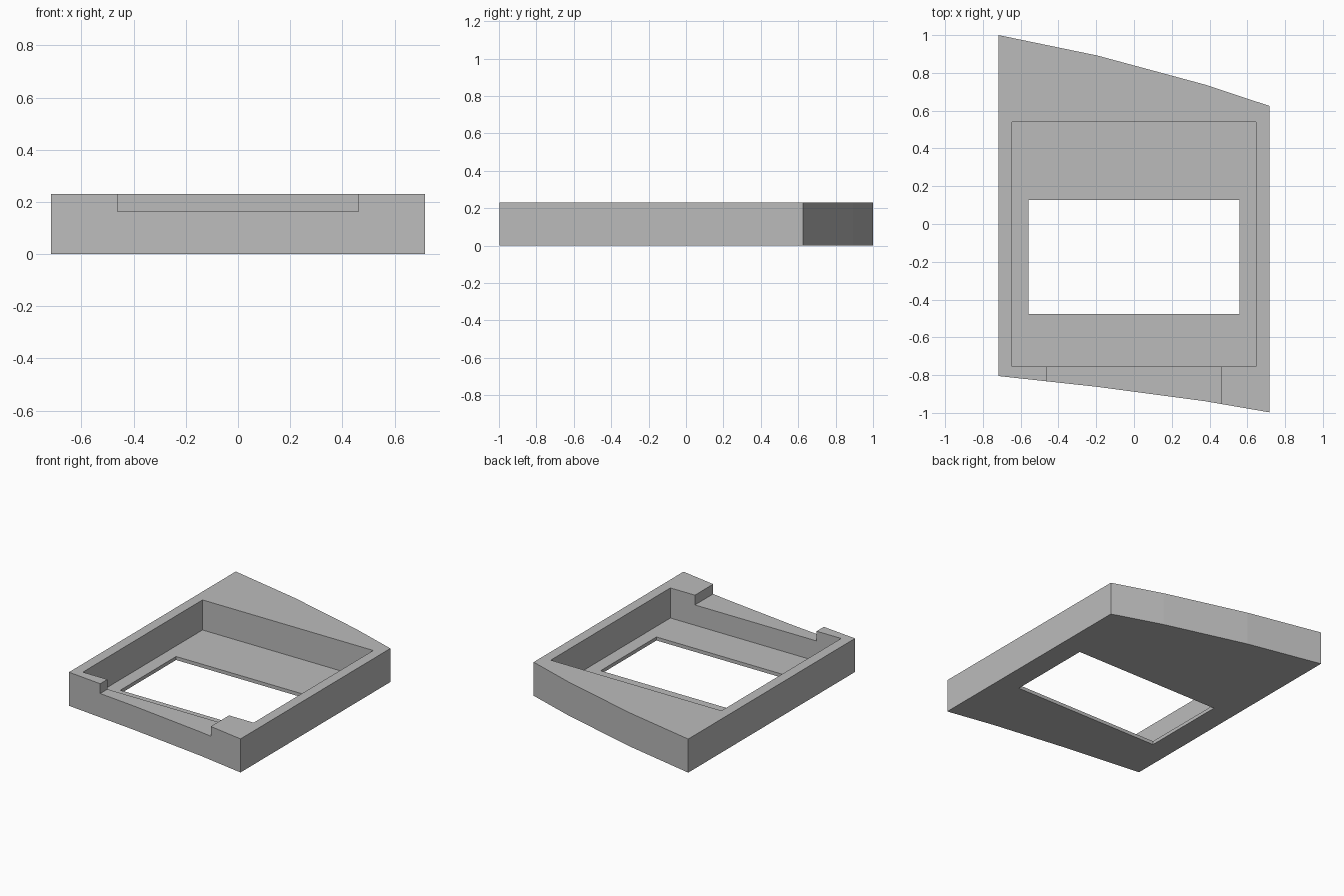
import bpy
import bmesh

cube = bpy.data.objects.get("Cube")
if cube:
    bpy.data.objects.remove(cube, do_unlink=True)

grey = bpy.data.materials.new("plain_grey")
grey.use_nodes = True
colour = (0.5, 0.5, 0.5, 1)
grey.diffuse_color = colour
grey.node_tree.nodes["Principled BSDF"].inputs["Base Color"].default_value = colour

HALF_WIDTH, HEIGHT, FLOOR = 0.717, 0.23, 0.024


def prism(name, outline, z0, z1):
    """Extrude a flat outline from z0 up to z1."""
    bm = bmesh.new()
    face = bm.faces.new([bm.verts.new((x, y, z0)) for x, y in outline])
    top = bmesh.ops.extrude_face_region(bm, geom=[face])["geom"]
    bmesh.ops.translate(bm, vec=(0, 0, z1 - z0),
                        verts=[v for v in top if isinstance(v, bmesh.types.BMVert)])
    bmesh.ops.recalc_face_normals(bm, faces=bm.faces)
    mesh = bpy.data.meshes.new(name)
    bm.to_mesh(mesh)
    bm.free()
    mesh.materials.append(grey)
    obj = bpy.data.objects.new(name, mesh)
    bpy.context.collection.objects.link(obj)
    return obj


def cut(target, name, half_x, y0, y1, z0, z1):
    """Subtract a box that is symmetric in x."""
    box = [(-half_x, y0), (half_x, y0), (half_x, y1), (-half_x, y1)]
    cutter = prism(name, box, z0, z1)
    cutter.hide_render = True
    mod = target.modifiers.new(name, "BOOLEAN")
    mod.operation, mod.solver, mod.object = "DIFFERENCE", "EXACT", cutter
    bpy.context.view_layer.objects.active = target
    bpy.ops.object.modifier_apply(modifier=name)
    bpy.data.objects.remove(cutter, do_unlink=True)


# Tray body with slanted, gently curved front and back ends
front_edge = [(-HALF_WIDTH, -0.805), (-0.195, -0.862), (0.375, -0.938), (HALF_WIDTH, -0.997)]
back_edge = [(HALF_WIDTH, 0.625), (0.375, 0.738), (-0.195, 0.892), (-HALF_WIDTH, 1.0)]
tray = prism("tray_body", front_edge + back_edge, 0, HEIGHT)

# Deep pocket, floor window and the notch in the front wall
cut(tray, "pocket", 0.647, -0.755, 0.54, FLOOR, 0.4)
cut(tray, "floor_window", 0.558, -0.477, 0.127, -0.1, 0.1)
cut(tray, "front_notch", 0.461, -1.1, -0.7, 0.163, 0.4)
